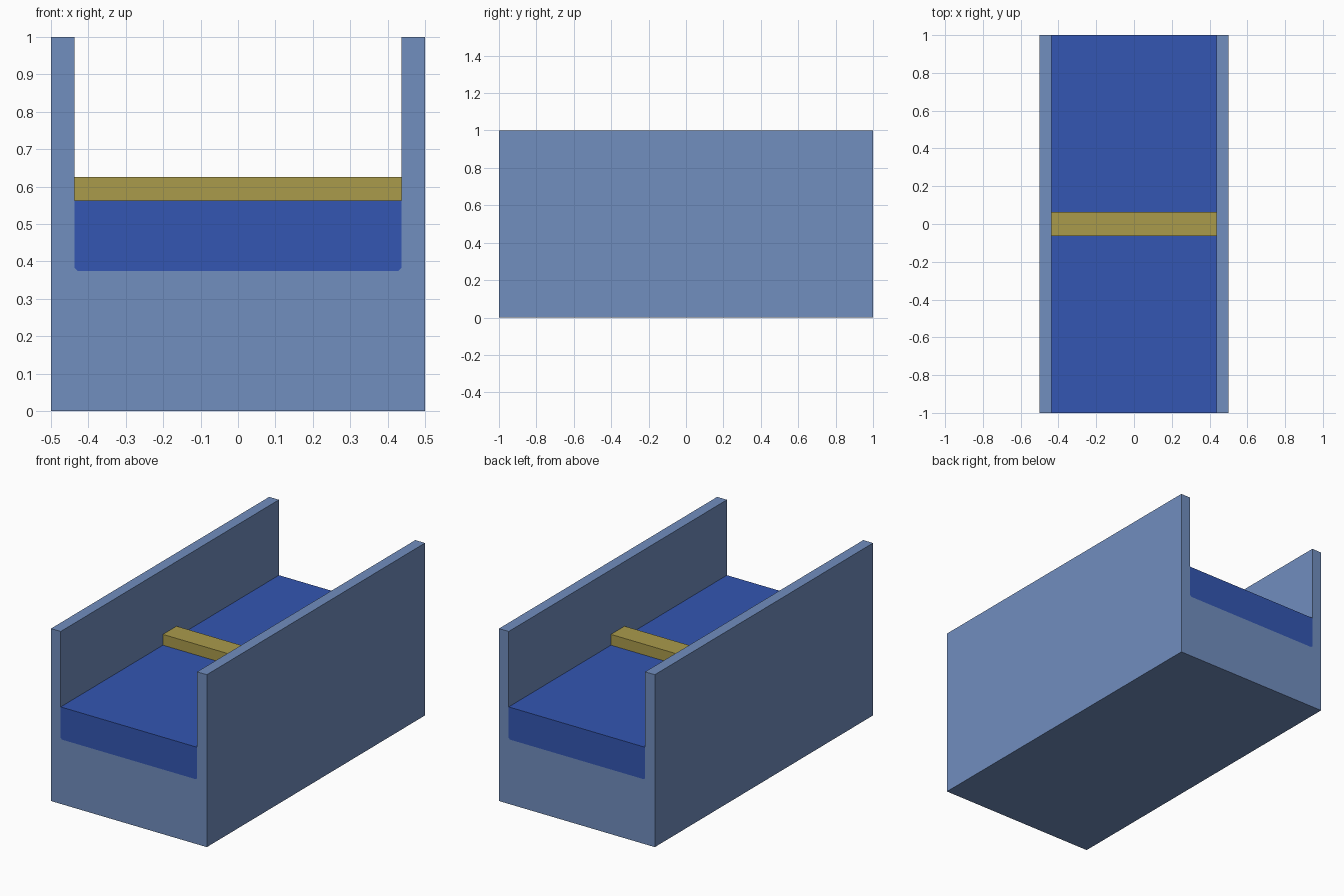
import bpy
import bmesh

cube = bpy.data.objects.get("Cube")
if cube:
    bpy.data.objects.remove(cube, do_unlink=True)


def material(name, rgb):
    """Flat material from sRGB bytes, stored as linear values."""
    linear = [((c / 255 + 0.055) / 1.055) ** 2.4 for c in rgb]
    mat = bpy.data.materials.new(name)
    mat.use_nodes = True
    mat.diffuse_color = (*linear, 1)
    bsdf = mat.node_tree.nodes["Principled BSDF"]
    bsdf.inputs["Base Color"].default_value = (*linear, 1)
    bsdf.inputs["Roughness"].default_value = 0.8
    return mat


def extrude_profile(name, half, length, mat):
    """Mirror the +x half of an x-z outline and extrude it along y."""
    outline = half + [(-x, z) for x, z in reversed(half)]
    bm = bmesh.new()
    face = bm.faces.new([bm.verts.new((x, -length / 2, z)) for x, z in outline])
    grown = bmesh.ops.extrude_face_region(bm, geom=[face])
    moved = [v for v in grown["geom"] if isinstance(v, bmesh.types.BMVert)]
    bmesh.ops.translate(bm, verts=moved, vec=(0, length, 0))
    bmesh.ops.recalc_face_normals(bm, faces=bm.faces)
    mesh = bpy.data.meshes.new(name)
    bm.to_mesh(mesh)
    bm.free()
    mesh.materials.append(mat)
    obj = bpy.data.objects.new(name, mesh)
    bpy.context.collection.objects.link(obj)
    return obj


slate = material("slate blue", (113, 142, 191))
deep_blue = material("deep blue", (51, 86, 178))
ochre = material("ochre", (170, 155, 75))

LENGTH = 2.0
OUTER, INNER = 0.5, 0.4375       # half widths of the trough
FLOOR, BED_TOP, BAR_TOP = 0.375, 0.5625, 0.625
CORNER = 0.008                   # small cut at the lower corners of the bed

# Trough with two tall side walls
extrude_profile("trough", [
    (OUTER, 0), (OUTER, 1), (INNER, 1),
    (INNER, FLOOR + CORNER), (INNER - CORNER, FLOOR),
], LENGTH, slate)

# Blue bed filling the trough, flush with both ends
extrude_profile("bed", [
    (INNER - CORNER, FLOOR), (INNER, FLOOR + CORNER), (INNER, BED_TOP),
], LENGTH, deep_blue)

# Cross bar resting on the bed between the walls
extrude_profile("cross_bar", [(INNER, BED_TOP), (INNER, BAR_TOP)], 0.125, ochre)
